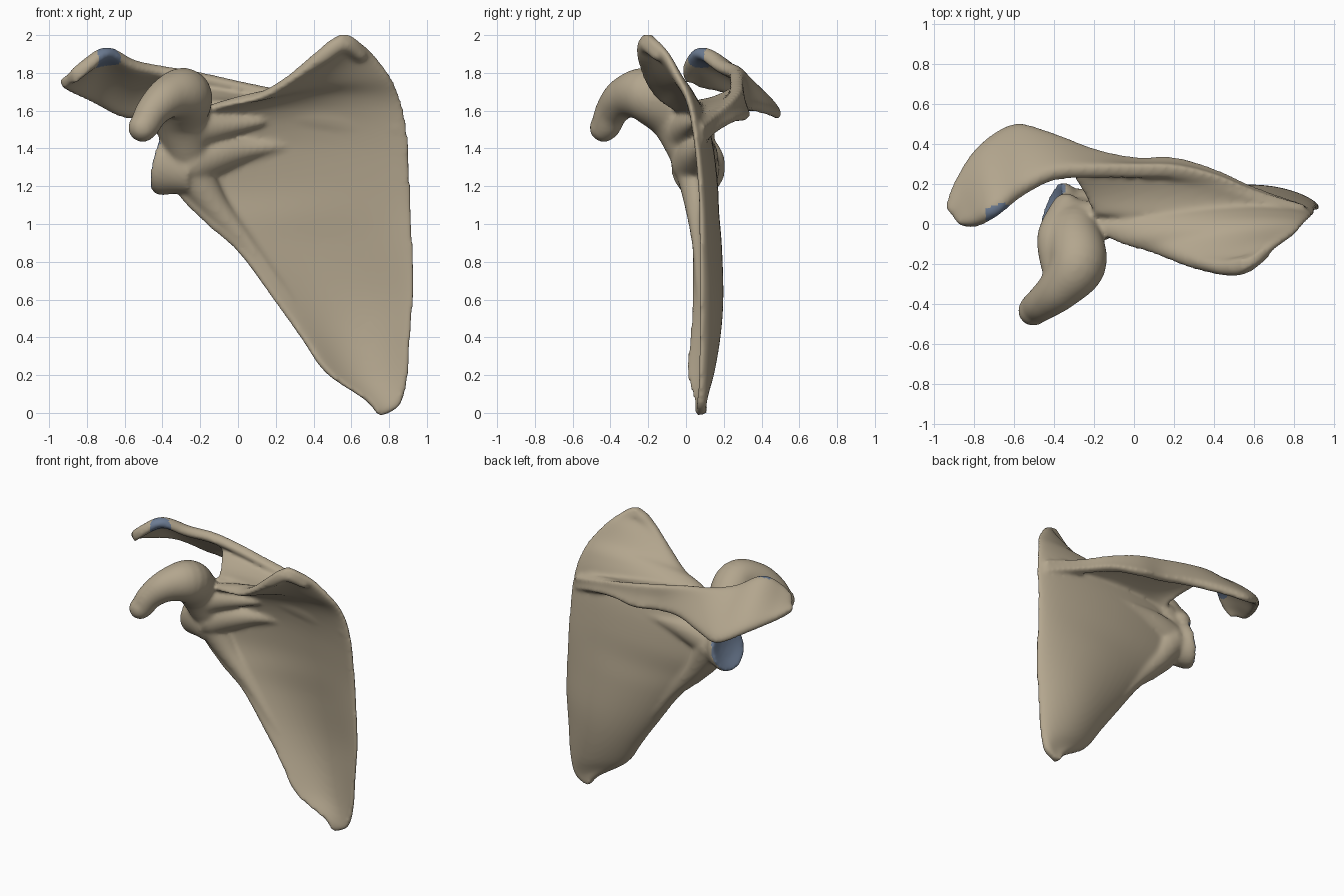
import bpy
import bmesh
import math
from mathutils import Vector

default_cube = bpy.data.objects.get("Cube")
if default_cube:
    bpy.data.objects.remove(default_cube, do_unlink=True)


def make_material(name, colour):
    mat = bpy.data.materials.new(name)
    mat.use_nodes = True
    mat.diffuse_color = colour
    shader = mat.node_tree.nodes["Principled BSDF"]
    shader.inputs["Base Color"].default_value = colour
    shader.inputs["Roughness"].default_value = 0.7
    return mat


def spline(rows, steps):
    """Resample rows of numbers with a smooth curve through every row."""
    out = []
    last = len(rows) - 1
    for i in range(last):
        a, b, c, d = (rows[min(max(i + k, 0), last)] for k in (-1, 0, 1, 2))
        for s in range(steps):
            t = s / steps
            out.append([q + 0.5 * t * ((r - p) + t * ((2 * p - 5 * q + 4 * r - e)
                       + t * (3 * (q - r) + e - p)))
                       for p, q, r, e in zip(a, b, c, d)])
    out.append(list(rows[-1]))
    return out


def tangents(points):
    last = len(points) - 1
    return [(points[min(i + 1, last)] - points[max(i - 1, 0)]).normalized()
            for i in range(len(points))]


def loft(name, rings, balls=()):
    """Skin closed rings into a capped solid, with optional rounded ends."""
    bm = bmesh.new()
    loops = [[bm.verts.new(p) for p in ring] for ring in rings]
    for low, high in zip(loops, loops[1:]):
        for i in range(len(low)):
            j = (i + 1) % len(low)
            bm.faces.new((low[i], low[j], high[j], high[i]))
    bm.faces.new(loops[0])
    bm.faces.new(loops[-1])
    bmesh.ops.triangulate(bm, faces=[f for f in bm.faces if len(f.verts) > 4])
    bmesh.ops.recalc_face_normals(bm, faces=bm.faces)
    for centre, radius in balls:
        ball = bmesh.ops.create_icosphere(bm, subdivisions=3, radius=radius)
        bmesh.ops.translate(bm, verts=ball["verts"], vec=centre)
    mesh = bpy.data.meshes.new(name)
    bm.to_mesh(mesh)
    bm.free()
    obj = bpy.data.objects.new(name, mesh)
    bpy.context.collection.objects.link(obj)
    return obj


def plate(name, rows, thick_a, thick_b, count=32):
    """Curved plate between edge A and edge B; each row is A, B, bulge."""
    rows = spline(rows, 5)
    edges = [(Vector(r[0:3]), Vector(r[3:6]), r[6]) for r in rows]
    rings = []
    for (a, b, bulge), along in zip(edges, tangents([(a + b) / 2 for a, b, _ in edges])):
        normal = (b - a).cross(along).normalized()
        front, back = [], []
        for i in range(count + 1):
            u = (1 - math.cos(math.pi * i / count)) / 2
            edge = abs(2 * u - 1)
            thick = (thick_a + (thick_b - thick_a) * u) * (0.65 + 0.35 * edge ** 2)
            thick *= math.sqrt(max(0, 1 - edge ** 8))
            mid = a.lerp(b, u) + normal * bulge * (1 - edge ** 2)
            front.append(mid + normal * thick)
            back.append(mid - normal * thick)
        rings.append(front + back[-2:0:-1])
    return loft(name, rings)


def ellipse(centre, side, up, count=28):
    angles = [2 * math.pi * i / count for i in range(count)]
    return [centre + side * math.cos(a) + up * math.sin(a) for a in angles]


def tube(name, rows):
    """Round rod through x, y, z, radius rows."""
    rows = spline(rows, 6)
    points = [Vector(r[:3]) for r in rows]
    rings = []
    for row, point, along in zip(rows, points, tangents(points)):
        side = along.cross(Vector((0.6, -0.8, 0))).normalized()
        rings.append(ellipse(point, side * row[3], along.cross(side) * row[3]))
    return loft(name, rings, [(points[i], rows[i][3]) for i in (0, -1)])


# Triangular blade: lateral and upper border, medial border, backward bulge
blade = plate("blade", [
    (.74, .08, -.012, .775, .08, -.012, 0),
    (.67, .07, .07, .86, .08, .045, -.01),
    (.465, .02, .21, .9, .08, .19, -.07),
    (.33, .035, .4, .915, .08, .42, -.1),
    (.2, .045, .58, .932, .08, .65, -.11),
    (0, .05, .85, .927, .08, .9, -.1),
    (-.17, .04, 1.0, .917, .08, 1.1, -.09),
    (-.33, .045, 1.18, .912, .07, 1.26, -.085),
    (-.33, .04, 1.42, .905, .055, 1.42, -.07),
    (-.26, 0, 1.57, .885, .035, 1.57, -.055),
    (-.08, -.09, 1.635, .855, .005, 1.68, -.055),
    (.1, -.145, 1.675, .81, -.045, 1.78, -.035),
    (.29, -.215, 1.79, .725, -.1, 1.89, -.02),
    (.46, -.24, 1.935, .655, -.15, 1.955, 0),
    (.54, -.2, 2.005, .59, -.19, 2.0, 0)], .045, .032)
upper_angle = tube("upper_angle_rim", [
    (.25, -.17, 1.74, .025), (.44, -.215, 1.88, .042),
    (.55, -.205, 1.95, .046), (.65, -.15, 1.89, .03)])

# Shelf carrying the spine away from the back of the blade
spine_web = plate("spine_web", [
    (.83, .05, 1.5, .82, .08, 1.5, 0),
    (.6, .05, 1.54, .6, .15, 1.56, 0),
    (.3, .05, 1.57, .3, .26, 1.63, 0),
    (.02, .04, 1.585, .01, .28, 1.66, 0),
    (-.12, .05, 1.585, -.2, .3, 1.7, 0),
    (-.18, .06, 1.57, -.33, .31, 1.71, 0)], .08, .05)

# Crest of the spine widening into the overhanging acromion
acromion = plate("spine_crest_and_acromion", [
    (.85, .06, 1.52, .85, .07, 1.42, 0),
    (.6, .13, 1.58, .6, .165, 1.49, 0),
    (.4, .21, 1.65, .4, .255, 1.54, 0),
    (.2, .255, 1.71, .2, .315, 1.55, 0),
    (0, .26, 1.755, 0, .315, 1.58, 0),
    (-.2, .25, 1.795, -.2, .36, 1.6, .01),
    (-.4, .23, 1.825, -.42, .45, 1.58, .02),
    (-.55, .15, 1.855, -.6, .497, 1.565, .03),
    (-.68, .05, 1.92, -.77, .395, 1.645, .03),
    (-.79, -.01, 1.85, -.895, .21, 1.705, .01),
    (-.865, -.01, 1.78, -.94, .08, 1.74, 0)], .05, .034)

# Hooked coracoid, its side lobe, and the thick pillar along the lateral border
coracoid = tube("coracoid", [
    (-.27, .02, 1.4, .12), (-.3, -.06, 1.57, .14), (-.285, -.2, 1.68, .147),
    (-.37, -.32, 1.67, .113), (-.45, -.39, 1.6, .09),
    (-.49, -.42, 1.53, .081), (-.505, -.435, 1.51, .077)])
lobe = tube("coracoid_base_lobe", [
    (-.34, .08, 1.48, .075), (-.4, -.06, 1.59, .085), (-.39, -.2, 1.64, .08)])
pillar = tube("lateral_pillar", [
    (-.26, .06, 1.3, .12), (-.13, .07, 1.1, .078),
    (.04, .08, .9, .05), (.2, .085, .69, .037), (.36, .09, .48, .02)])

# Neck and upper buttress swelling out of the blade towards the socket
neck = tube("neck", [
    (.3, .12, 1.42, .02), (.08, .1, 1.4, .055),
    (-.1, .07, 1.37, .1), (-.24, .045, 1.33, .125)])
buttress = tube("upper_buttress", [
    (.12, .05, 1.54, .025), (-.08, .02, 1.52, .07), (-.24, 0, 1.5, .12)])

# Socket head with a shallow dished face, tilted slightly upwards
socket_centre = Vector((-.405, .085, 1.32))
facing = Vector((-.91, .35, .2)).normalized()
across = Vector((.35, .91, 0)).normalized()
rise = across.cross(facing).normalized()
profile = ((-.2, .1), (-.11, .115), (-.03, .137), (.012, .132),
           (.004, .11), (-.012, .06), (-.018, .01))
socket = loft("socket_head", [
    ellipse(socket_centre + facing * d, across * r, rise * r * 1.22)
    for d, r in profile])

# Fuse the parts into one smooth bone
parts = [blade, upper_angle, spine_web, acromion, coracoid, lobe, pillar,
         neck, buttress, socket]
bpy.ops.object.select_all(action='DESELECT')
for part in parts:
    part.select_set(True)
bpy.context.view_layer.objects.active = blade
bpy.ops.object.join()
bone = bpy.context.view_layer.objects.active
bone.name = "shoulder_blade"
remesh = bone.modifiers.new("fuse", 'REMESH')
remesh.mode = 'VOXEL'
remesh.voxel_size = 0.0125
soften = bone.modifiers.new("soften", 'SMOOTH')
soften.factor = 0.5
soften.iterations = 12
for modifier_name in ("fuse", "soften"):
    bpy.ops.object.modifier_apply(modifier=modifier_name)

# Bone colour, with blue joint surfaces on the socket and acromion
bone.data.materials.clear()
bone.data.materials.append(make_material("bone", (.45, .38, .27, 1)))
bone.data.materials.append(make_material("joint_surface", (.15, .2, .29, 1)))
facet_centre = Vector((-.69, .07, 1.87))
for face in bone.data.polygons:
    offset = face.center - socket_centre
    on_socket = (offset.length < .16 and face.normal.dot(facing) > .5
                 and offset.dot(facing) > -.04)
    on_facet = (face.center - facet_centre).length < .075 and face.normal.y < .1
    face.material_index = int(on_socket or on_facet)

bpy.ops.object.shade_smooth()
